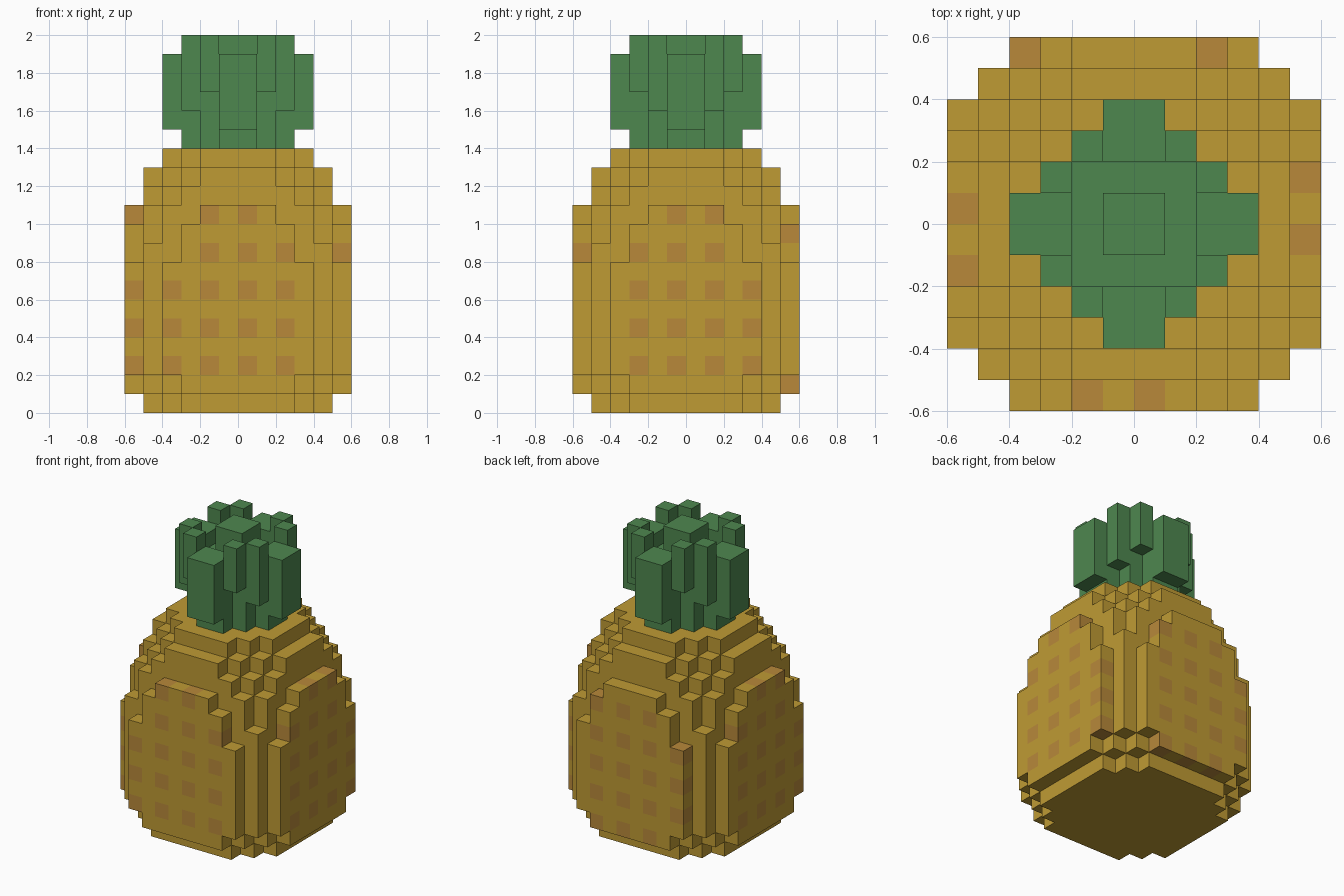
import bpy, bmesh
from math import floor
from mathutils import Matrix, Vector

if "Cube" in bpy.data.objects:
    bpy.data.objects.remove(bpy.data.objects["Cube"])

U = 0.1  # block size


def material(name, rgb):
    m = bpy.data.materials.new(name)
    m.use_nodes = True
    m.diffuse_color = (*rgb, 1)
    m.node_tree.nodes["Principled BSDF"].inputs["Base Color"].default_value = (*rgb, 1)
    return m


yellow = material("golden skin", (0.521, 0.328, 0.034))
brown = material("brown spots", (0.479, 0.25, 0.042))
green = material("leaf green", (0.076, 0.242, 0.078))


def finish(name, bm, mats):
    mesh = bpy.data.meshes.new(name)
    bm.to_mesh(mesh)
    bm.free()
    for m in mats:
        mesh.materials.append(m)
    ob = bpy.data.objects.new(name, mesh)
    bpy.context.collection.objects.link(ob)
    return ob


def box(name, lo, hi, mat):
    """Box between two corners given in block units."""
    lo, hi = Vector(lo) * U, Vector(hi) * U
    bm = bmesh.new()
    bmesh.ops.create_cube(bm, size=1, matrix=Matrix.Translation((lo + hi) / 2)
                          @ Matrix.Diagonal((*(hi - lo), 1)))
    return finish(name, bm, [mat])


def is_spot(x, y, z):
    """Spots sit on every second block of the four outer panels."""
    if y == 5:                                  # back panel
        return x % 2 == 0 and z % 2 == 1 and z < 10
    if z % 2 or z == 0:
        return False
    if y == -6 or x == -6:                      # front and -x panels
        return (x if y == -6 else y) % 2 == 0
    return x == 5 and y % 2 == 1                # +x panel


# Fruit body: stacked block discs, squared radius for each layer
layers = [30, 38] + [45] * 6 + [41, 38, 34, 30, 23, 16]
cells = {(x, y, z)
         for z, r2 in enumerate(layers)
         for x in range(-6, 6) for y in range(-6, 6)
         if (x + 0.5) ** 2 + (y + 0.5) ** 2 < r2}

bm = bmesh.new()
for c in sorted(cells):
    for axis in range(3):
        for side in (0, 1):
            n = list(c)
            n[axis] += 2 * side - 1
            if tuple(n) in cells:
                continue
            a, b = (axis + 1) % 3, (axis + 2) % 3
            corners = []
            for da, db in ((0, 0), (1, 0), (1, 1), (0, 1)):
                p = list(c)
                p[axis] += side
                p[a] += da
                p[b] += db
                corners.append(bm.verts.new(Vector(p) * U))
            face = bm.faces.new(corners if side else corners[::-1])
            face.material_index = int(is_spot(*c))
bmesh.ops.remove_doubles(bm, verts=bm.verts, dist=U / 100)
bmesh.ops.dissolve_limit(bm, angle_limit=0.01, verts=bm.verts, edges=bm.edges,
                         delimit={'MATERIAL'})
finish("fruit_body", bm, [yellow, brown])

# Crown core
box("crown_core", (-2, -2, 14), (2, 2, 18), green)
box("crown_centre_leaf", (-1, -1, 18), (1, 1, 20), green)

# Four broad outer leaves, each overhanging its narrower stem
for name, dx, dy in (("front", 0, -1), ("back", 0, 1), ("left", 1, 0), ("right", -1, 0)):
    for part, reach, z0, z1 in (("stem", 2.5, 14, 15), ("leaf", 3, 15, 19)):
        half = reach - 2
        cx, cy = dx * reach, dy * reach
        hx, hy = (half, 1) if dx else (1, half)
        box(f"{name}_{part}", (cx - hx, cy - hy, z0), (cx + hx, cy + hy, z1), green)

# Eight slim leaves in pairs on the diagonals
for sx in (-1, 1):
    for sy in (-1, 1):
        for ax, ay, z0 in ((1.5, 2.5, 17), (2.5, 1.5, 16)):
            x, y = floor(sx * ax), floor(sy * ay)
            box("slim_leaf", (x, y, z0), (x + 1, y + 1, 20), green)
